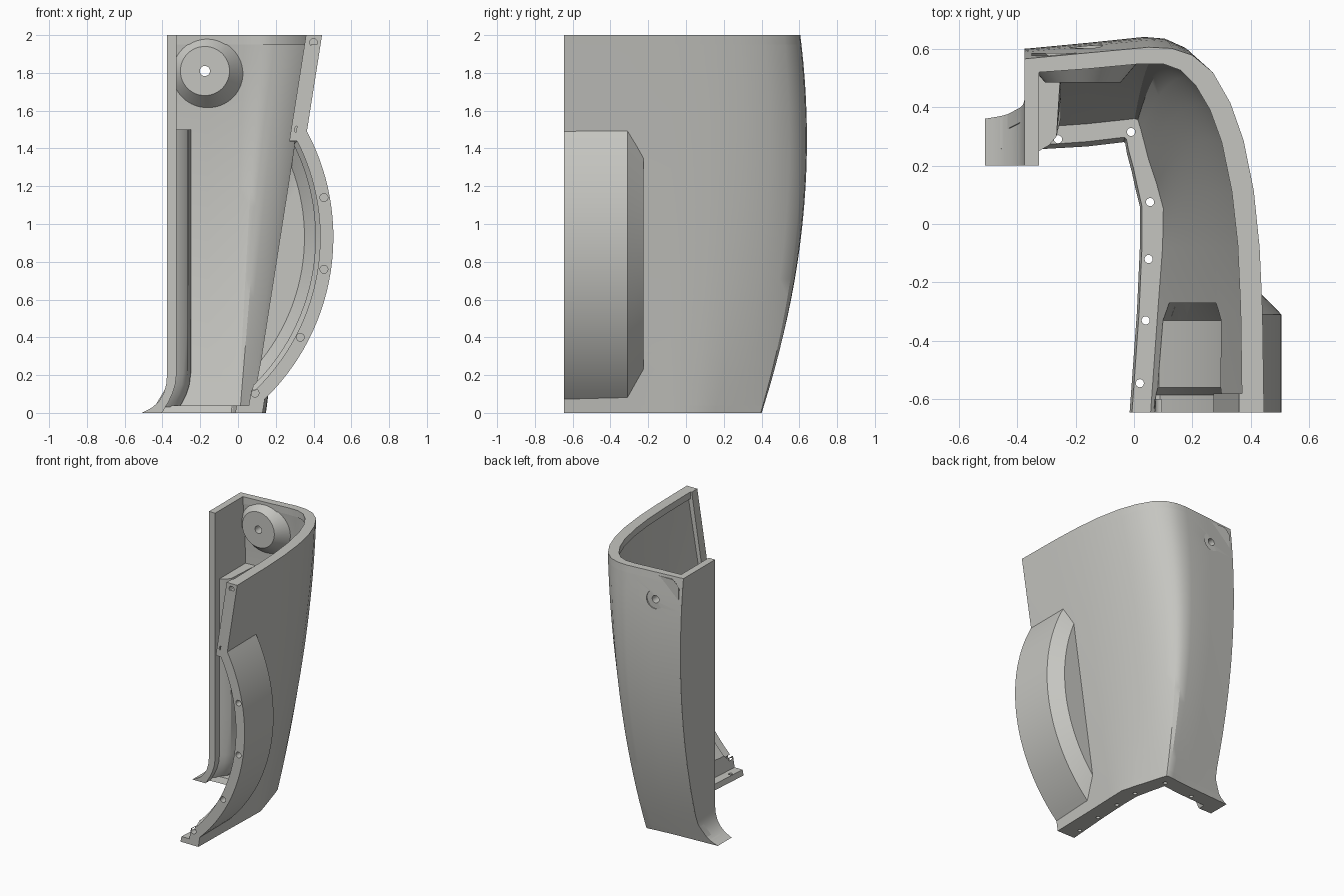
import bpy, bmesh, math

if "Cube" in bpy.data.objects:
    bpy.data.objects.remove(bpy.data.objects["Cube"])

grey = bpy.data.materials.new("warm_grey")
grey.diffuse_color = (0.56, 0.56, 0.53, 1)
grey.use_nodes = True
grey.node_tree.nodes["Principled BSDF"].inputs["Base Color"].default_value = grey.diffuse_color

# Plan outlines (x, y): outer skin and inner faces at the top and bottom
TOP_OUT = [(-.375, .585), (-.16, .605), (.05, .625), (.13, .62), (.20, .595), (.27, .535),
           (.33, .43), (.375, .30), (.41, .12), (.43, -.08), (.44, -.3), (.445, -.645)]
BOT_OUT = [(-.375, .36), (-.16, .38), (-.01, .395), (.03, .40), (.045, .395), (.06, .35),
           (.09, .25), (.12, .15), (.148, .05), (.145, -.08), (.138, -.3), (.13, -.645)]
TOP_LIP = [(-.375, .505), (-.16, .52), (.02, .537), (.10, .537), (.16, .515), (.21, .465),
           (.26, .38), (.30, .27), (.335, .10), (.355, -.08), (.365, -.3), (.37, -.645)]
BOT_IN = [(-.375, .31), (-.16, .33), (-.02, .345), (0, .348), (.01, .345), (.02, .31),
          (.045, .21), (.072, .13), (.095, .05), (.092, -.08), (.075, -.3), (.05, -.645)]
BOT_LEDGE = [(-.375, .245), (-.16, .265), (-.05, .278), (-.035, .28), (-.03, .275), (-.024, .24),
             (-.008, .18), (.005, .12), (.02, .06), (.02, -.08), (.01, -.3), (-.015, -.645)]
TOP_IN = [(a[0] + (b[0] - a[0]) * .65, a[1] + (b[1] - a[1]) * .65) for a, b in zip(TOP_OUT, TOP_LIP)]

# Left wall profile: z, outer x, inner x
FLARE = [(0, -.51, -.405), (.012, -.485, -.395), (.03, -.452, -.385), (.06, -.42, -.367),
         (.1, -.395, -.348), (.15, -.38, -.332), (.21, -.375, -.325), (2, -.375, -.325)]


def flare(z, k):
    for a, b in zip(FLARE, FLARE[1:]):
        if z <= b[0]:
            return a[k] + (b[k] - a[k]) * (z - a[0]) / (b[0] - a[0])
    return FLARE[-1][k]


def bow(z):
    return (.24 - .114 * (z - 1.45) ** 2) / .225


def section(bot, top, z):
    t, f = z / 2, bow(z)
    pts = [(b[0] + (a[0] - b[0]) * t, b[1] + (a[1] - b[1]) * f) for a, b in zip(top, bot)]
    pts[0] = (flare(z, 1) + .004, pts[0][1])
    return pts


def loft(name, rings):
    """Closed solid through rings of equal point count."""
    bm = bmesh.new()
    rows = [[bm.verts.new(p) for p in r] for r in rings]
    n = len(rows[0])
    for a, b in zip(rows, rows[1:]):
        for i in range(n):
            j = (i + 1) % n
            bm.faces.new((a[i], a[j], b[j], b[i]))
    bm.faces.new(rows[0][::-1])
    bm.faces.new(rows[-1])
    bmesh.ops.recalc_face_normals(bm, faces=bm.faces)
    me = bpy.data.meshes.new(name)
    bm.to_mesh(me)
    bm.free()
    ob = bpy.data.objects.new(name, me)
    me.materials.append(grey)
    bpy.context.collection.objects.link(ob)
    return ob


def rod(name, x, z, y0, y1, r0, r1, n=32):
    """Round bar along y."""
    return loft(name, [[(x + r * math.cos(k * math.tau / n), y, z + r * math.sin(k * math.tau / n))
                        for k in range(n)] for y, r in ((y0, r0), (y1, r1))])


def peg(name, x, y, r, n=16):
    """Round bar along z, through the bottom ledge."""
    return loft(name, [[(x + r * math.cos(k * math.tau / n), y + r * math.sin(k * math.tau / n), z)
                        for k in range(n)] for z in (-.05, .08)])


def cut(ob, cutters):
    bpy.context.view_layer.objects.active = ob
    for c in cutters:
        c.hide_render = True
        m = ob.modifiers.new("cut", 'BOOLEAN')
        m.operation, m.solver, m.object = 'DIFFERENCE', 'EXACT', c
        bpy.ops.object.modifier_apply(modifier=m.name)


def shell(name, bot, top, zs):
    rings = []
    for z in zs:
        pts = section(BOT_OUT, TOP_OUT, z) + section(bot, top, z)[::-1]
        rings.append([(x, y, z) for x, y in pts])
    return loft(name, rings)


# Main curved wall, top lip and bottom ledge
wall = shell("curved_wall", BOT_IN, TOP_IN, [.04 + 1.91 * i / 20 for i in range(21)])
lip = shell("top_lip", TOP_LIP, [(x, y + .012) for x, y in TOP_LIP], [1.95, 2])
ledge = shell("bottom_ledge", BOT_LEDGE, TOP_IN, [0, .012, .04])

# Left wall with flared foot
zs = [r[0] for r in FLARE[:-1]] + [.21 + 1.79 * i / 14 for i in range(1, 15)]
left = loft("left_wall", [[(flare(z, 1), .2, z), (flare(z, 2), .2, z),
                           (flare(z, 2), .36 + .225 * bow(z), z),
                           (flare(z, 1), .36 + .225 * bow(z), z)] for z in zs])

# Inner corner column following the flare
rings = []
for z in [.03, .06, .1, .15, .21, .5, .8, 1.1, 1.3, 1.5]:
    x, yb = flare(z, 2), .32 + .225 * bow(z)
    rings.append([(x - .01, .25, z), (x, .25, z), (x + .035, .27, z), (x + .06, .30, z),
                  (x + .075, yb - .02, z), (x + .075, yb, z), (x - .01, yb, z)])
column = loft("corner_column", rings)

# Front rim above the side bulge
rim = loft("front_rim", [[(.13 + .1575 * z - .085, -.645, z), (.13 + .1575 * z - .002, -.645, z),
                          (.13 + .1575 * z - .002, -.58, z), (.13 + .1575 * z - .085, -.58, z)]
                         for z in (1.40, 2)])

# Side bulge: lens-shaped layers lofted front to back
CX, CZ = -.688, .93


def lens(r, y, z0, z1, c0, c1, n=28):
    a0, a1 = math.asin((z0 - CZ) / r), math.asin((z1 - CZ) / r)
    pts = [(CX + r * math.cos(a0 + (a1 - a0) * i / n), y, CZ + r * math.sin(a0 + (a1 - a0) * i / n))
           for i in range(n + 1)]
    return pts + [(c1, y, z1), (c0, y, z0)]


bulge = loft("side_bulge", [lens(1.193, -.645, .07, 1.505, .105, .335),
                            lens(1.193, -.31, .07, 1.505, .105, .335),
                            lens(1.11, -.225, .2, 1.38, .13, .315)])
hollow = loft("hollow_cutter", [lens(1.123, -.70, .12, 1.44, 0, .23),
                                lens(1.123, -.585, .12, 1.44, 0, .23),
                                lens(1.098, -.56, .15, 1.42, 0, .22),
                                lens(1.098, -.33, .15, 1.42, 0, .22),
                                lens(1.04, -.27, .25, 1.3, 0, .2)])

# Screw holes of the front rim and of the bottom ledge
screws = [rod("screw_cutter", x, z, -.7, -.6, .021, .021, 16) for x, z in
          ((.40, 1.96), (.32, 1.5), (.455, 1.14), (.455, .76), (.33, .40), (.09, .105))]
pegs = [peg("peg_cutter", x, y, .014) for x, y in
        ((-.26, .29), (-.01, .315), (.055, .075), (.05, -.12), (.04, -.33), (.02, -.545))]

# Mounting boss with bore and rear recess
boss = rod("mounting_boss", -.175, 1.81, .485, .585, .13, .215, 48)
bore = rod("bore_cutter", -.175, 1.81, .4, .8, .027, .027, 24)
recess = rod("recess_cutter", -.175, 1.81, .603, .75, .068, .068, 32)
trim = loft("boss_trim_cutter", [[(-.7, .4, z), (-.35, .4, z), (-.35, .7, z), (-.7, .7, z)]
                                 for z in (1.4, 2.2)])
cap = loft("boss_cap_cutter", [[(-.7, .4, z), (.3, .4, z), (.3, .7, z), (-.7, .7, z)]
                               for z in (1.98, 2.2)])

cut(wall, [hollow, bore, recess, screws[5]])
cut(bulge, [hollow] + screws[1:])
cut(rim, [hollow] + screws[:2])
cut(lip, screws[:1])
cut(ledge, pegs)
cut(boss, [bore, trim, cap])
for c in screws + pegs + [hollow, bore, recess, trim, cap]:
    bpy.data.objects.remove(c)

# Smooth shading with crisp edges
bpy.ops.object.select_all(action='DESELECT')
for ob in (wall, lip, ledge, left, column, rim, bulge, boss):
    ob.select_set(True)
bpy.context.view_layer.objects.active = wall
bpy.ops.object.shade_smooth_by_angle(angle=math.radians(28))
